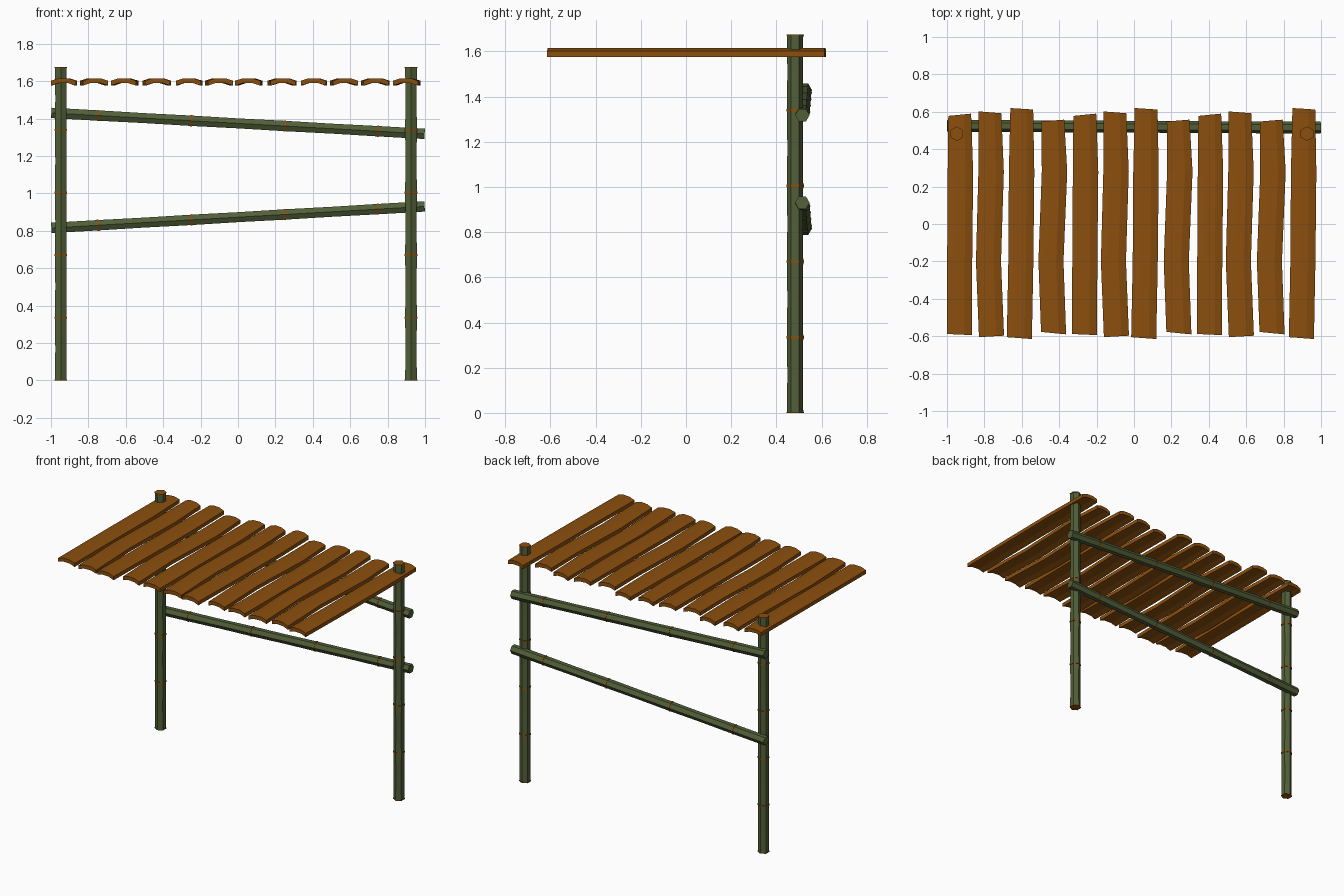
import bpy, bmesh, math
from mathutils import Vector

cube = bpy.data.objects.get("Cube")
if cube:
    bpy.data.objects.remove(cube, do_unlink=True)


def make_material(name, rgb):
    mat = bpy.data.materials.new(name)
    mat.use_nodes = True
    mat.diffuse_color = (*rgb, 1)
    mat.node_tree.nodes["Principled BSDF"].inputs["Base Color"].default_value = (*rgb, 1)
    return mat


GREEN = make_material("bamboo green", (0.085, 0.115, 0.04))
BROWN = make_material("wood brown", (0.26, 0.078, 0.004))


def loft(name, sections, materials, brown_spans=(), brown_caps=False):
    """Skin a list of closed cross-sections and cap both ends."""
    bm = bmesh.new()
    rings = [[bm.verts.new(p) for p in section] for section in sections]
    for i, (a, b) in enumerate(zip(rings, rings[1:])):
        for k in range(len(a)):
            n = (k + 1) % len(a)
            face = bm.faces.new((a[k], a[n], b[n], b[k]))
            face.material_index = int(i in brown_spans)
    for ring in (rings[0], rings[-1]):
        bm.faces.new(ring).material_index = int(brown_caps)
    bmesh.ops.recalc_face_normals(bm, faces=bm.faces)
    mesh = bpy.data.meshes.new(name)
    bm.to_mesh(mesh)
    bm.free()
    for mat in materials:
        mesh.materials.append(mat)
    obj = bpy.data.objects.new(name, mesh)
    bpy.context.collection.objects.link(obj)
    return obj


def bamboo(name, start, end, radius, joints, brown_caps):
    """Six-sided cane with a thin brown band at each joint (0 to 1 along it)."""
    start, end = Vector(start), Vector(end)
    length = (end - start).length
    axis = (end - start).normalized()
    side = Vector((0, 1, 0))
    up = axis.cross(side).normalized()
    half = 0.005 / length
    stations, bands = [], []
    if joints[0] > 0:
        stations.append((0, radius))
    for i, t in enumerate(joints):
        if i:
            stations.append(((joints[i - 1] + t) / 2, radius * 0.96))
        lo, hi = max(t - half, 0), min(t + half, 1)
        if lo > 0:
            stations.append((lo, radius))
        bands.append(len(stations))
        stations += [(lo, radius * 1.08), (hi, radius * 1.08)]
        if hi < 1:
            stations.append((hi, radius))
    if joints[-1] < 1:
        stations.append((1, radius))
    angles = [k * math.tau / 6 for k in range(6)]
    sections = [[start.lerp(end, t) + r * (side * math.cos(a) + up * math.sin(a))
                 for a in angles] for t, r in stations]
    loft(name, sections, (GREEN, BROWN), bands, brown_caps)


# Upright posts
for name, x in (("right_post", -0.947), ("left_post", 0.925)):
    bamboo(name, (x, 0.483, 0), (x, 0.483, 1.675), 0.036,
           [i / 5 for i in range(6)], True)

# Sloping rails behind the posts
for name, z0, z1 in (("upper_rail", 1.43, 1.318), ("lower_rail", 0.815, 0.93)):
    bamboo(name, (-0.998, 0.525, z0), (0.998, 0.515, z1), 0.032,
           [0.125, 0.375, 0.625, 0.875], False)

# Roof planks: four warped shapes, each with
# (back left, back right, front left, front right) ends and a sideways drift per row
SHAPES = {
    "a": ((0.578, 0.59, -0.588, -0.594), (0, 0.004, 0, -0.002)),
    "b": ((0.602, 0.592, -0.605, -0.597), (-0.002, 0.004, -0.01, 0.006)),
    "c": ((0.62, 0.612, -0.605, -0.615), (0.005, 0.004, 0, -0.008)),
    "d": ((0.548, 0.558, -0.577, -0.59), (-0.004, 0.005, -0.014, 0)),
}
HALF_WIDTHS = (0.061, 0.068, 0.067, 0.067)
ARCH = ((-1, 0), (-0.4, 0.013), (0.4, 0.013), (1, 0))
CENTRES = (-0.932, -0.768, -0.605, -0.43, -0.263, -0.1,
           0.06, 0.24, 0.405, 0.568, 0.738, 0.903)


def plank(name, centre, shape):
    ends, drift = SHAPES[shape]
    rows = (ends[:2], (0.28, 0.28), (-0.2, -0.2), ends[2:])
    sections = []
    for (y_left, y_right), dx, w in zip(rows, drift, HALF_WIDTHS):
        def point(u, z):
            y = y_left + (y_right - y_left) * (u + 1) / 2
            return (centre + dx + u * w, y, z)
        sections.append([point(u, 1.602 + h) for u, h in ARCH] +
                        [point(u, 1.576 + h) for u, h in reversed(ARCH)])
    loft(name, sections, (BROWN,))


for i, (centre, shape) in enumerate(zip(CENTRES, "abcdabcdabdc")):
    plank(f"roof_plank_{i + 1}", centre, shape)
